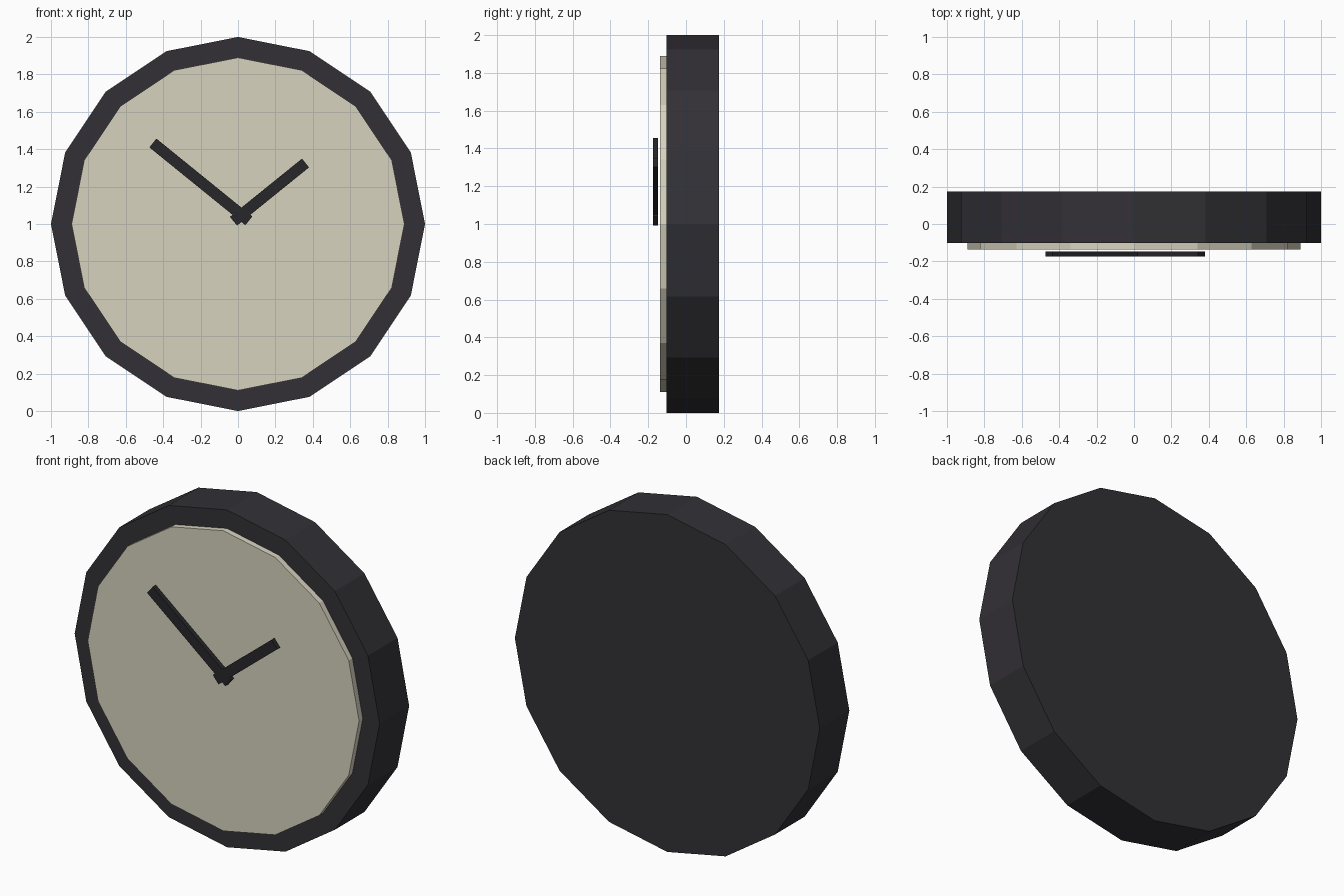
import bpy
import math

if "Cube" in bpy.data.objects:
    bpy.data.objects.remove(bpy.data.objects["Cube"])


def material(name, rgb):
    m = bpy.data.materials.new(name)
    m.diffuse_color = (*rgb, 1)
    m.use_nodes = True
    m.node_tree.nodes["Principled BSDF"].inputs["Base Color"].default_value = m.diffuse_color
    return m


dark = material("dark_case", (0.032, 0.03, 0.036))
cream = material("cream_dial", (0.68, 0.65, 0.52))
black = material("black_hands", (0.02, 0.02, 0.023))


def disc(name, radius, y0, y1, mat):
    # 16-sided cylinder lying along y, with a corner at the top
    bpy.ops.mesh.primitive_cylinder_add(
        vertices=16, radius=radius, depth=y1 - y0,
        location=(0, (y0 + y1) / 2, 1), rotation=(math.pi / 2, 0, 0))
    ob = bpy.context.object
    ob.name = name
    ob.data.materials.append(mat)


def hand(name, start, end, width=0.06, y0=-0.175, y1=-0.148):
    # Flat bar between two (x, z) points
    dx, dz = end[0] - start[0], end[1] - start[1]
    bpy.ops.mesh.primitive_cube_add(
        size=1,
        location=((start[0] + end[0]) / 2, (y0 + y1) / 2, (start[1] + end[1]) / 2),
        rotation=(0, -math.atan2(dz, dx), 0))
    ob = bpy.context.object
    ob.name = name
    ob.scale = (math.hypot(dx, dz), y1 - y0, width)
    ob.data.materials.append(mat_hands)


mat_hands = black

# Case and dial
disc("clock_case", 1.0, -0.102, 0.175, dark)
disc("clock_dial", 0.89, -0.137, -0.09, cream)

# Hands, crossing just above the centre
hand("minute_hand", (0.058, 1.017), (-0.455, 1.433))
hand("hour_hand", (-0.024, 1.015), (0.361, 1.326))
